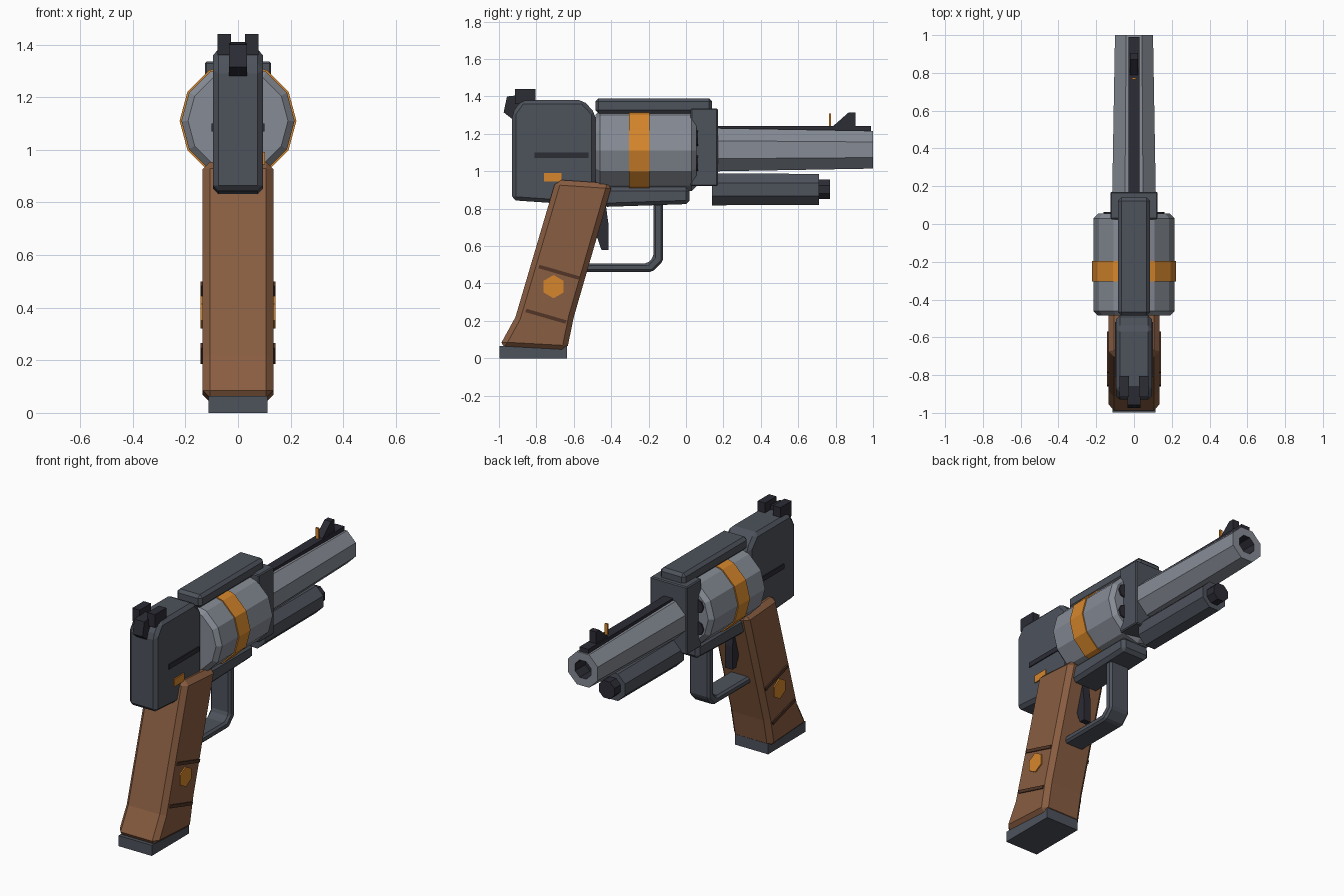
import bpy, bmesh
from math import cos, sin, pi, radians

cube = bpy.data.objects.get("Cube")
if cube:
    bpy.data.objects.remove(cube, do_unlink=True)


def material(name, rgb):
    m = bpy.data.materials.new(name)
    m.use_nodes = True
    m.diffuse_color = (*rgb, 1)
    m.node_tree.nodes["Principled BSDF"].inputs["Base Color"].default_value = (*rgb, 1)
    return m


GUNMETAL = material("gunmetal", (0.075, 0.085, 0.105))
STEEL = material("steel", (0.24, 0.26, 0.30))
BLACK = material("blackened steel", (0.025, 0.025, 0.036))
WOOD = material("walnut", (0.25, 0.11, 0.053))
GROOVE = material("dark walnut", (0.085, 0.036, 0.02))
BRASS = material("brass", (0.67, 0.24, 0.025))


def finish(name, bm, mats, bevel=0):
    bmesh.ops.recalc_face_normals(bm, faces=bm.faces)
    mesh = bpy.data.meshes.new(name)
    bm.to_mesh(mesh)
    bm.free()
    for m in mats:
        mesh.materials.append(m)
    obj = bpy.data.objects.new(name, mesh)
    bpy.context.collection.objects.link(obj)
    if bevel:
        mod = obj.modifiers.new("Chamfer", 'BEVEL')
        mod.width = bevel
        mod.segments = 1
    return obj


def prism(name, outline, x0, x1, mat, bevel=0):
    """Side outline of (y, z) points, extruded from x0 to x1."""
    bm = bmesh.new()
    face = bm.faces.new([bm.verts.new((x0, y, z)) for y, z in outline])
    side = bmesh.ops.extrude_face_region(bm, geom=[face])["geom"]
    bmesh.ops.translate(bm, vec=(x1 - x0, 0, 0),
                        verts=[v for v in side if isinstance(v, bmesh.types.BMVert)])
    return finish(name, bm, [mat], bevel)


def box(name, y0, y1, z0, z1, x0, x1, mat, bevel=0):
    return prism(name, [(y0, z0), (y1, z0), (y1, z1), (y0, z1)], x0, x1, mat, bevel)


def lathe(name, profile, sides, mats, z, x=0, phase=0, bore=0):
    """Rings of (y, radius) around a y axis; faces inside the bore take the second material."""
    bm = bmesh.new()
    rings = [[bm.verts.new((x + r * cos(phase + 2 * pi * i / sides), y,
                            z + r * sin(phase + 2 * pi * i / sides)))
              for i in range(sides)] for y, r in profile]
    for a, b in zip(rings, rings[1:]):
        for i in range(sides):
            j = (i + 1) % sides
            bm.faces.new((a[i], a[j], b[j], b[i]))
    bm.faces.new(rings[0])
    bm.faces.new(rings[-1])
    inner = set(v for (y, r), ring in zip(profile, rings) if r <= bore for v in ring)
    for f in bm.faces:
        f.material_index = int(all(v in inner for v in f.verts))
    return finish(name, bm, mats)


# Frame: rear housing with the bar under the drum
prism("frame", [(-0.93, 0.845), (-0.42, 0.81), (0.02, 0.825), (0.02, 0.915),
                (-0.485, 0.915), (-0.485, 1.31), (-0.55, 1.38), (-0.88, 1.38),
                (-0.93, 1.31)], -0.095, 0.095, GUNMETAL, 0.02)
box("top_strap", -0.485, 0.14, 1.31, 1.39, -0.085, 0.085, GUNMETAL, 0.018)
box("front_block", 0.025, 0.17, 0.92, 1.335, -0.125, 0.125, GUNMETAL, 0.006)

# Drum with its band and chamber mouths
AXIS = 1.11
lathe("drum", [(-0.485, 0.19), (-0.46, 0.215), (0.03, 0.215), (0.055, 0.19)],
      12, [STEEL], AXIS)
lathe("drum_band", [(-0.305, 0.222), (-0.195, 0.222)], 12, [BRASS], AXIS)
for k in range(6):
    a = radians(60 * k + 30)
    lathe(f"chamber_mouth_{k + 1}", [(0.03, 0.045), (0.064, 0.045)], 8, [BLACK],
          AXIS + 0.135 * sin(a), 0.135 * cos(a))

# Barrel with hollow muzzle, rib and rod housing
EIGHTH = pi / 8
lathe("barrel", [(0.1, 0.126), (1.0, 0.109), (1.0, 0.058), (0.9, 0.058)],
      8, [STEEL, BLACK], 1.115, phase=EIGHTH, bore=0.06)
box("barrel_rib", 0.165, 0.99, 1.2, 1.243, -0.03, 0.03, BLACK)
lathe("rod_housing", [(0.14, 0.092), (0.71, 0.09)], 8, [GUNMETAL], 0.903, phase=EIGHTH)
lathe("rod_tip", [(0.7, 0.057), (0.77, 0.057)], 8, [BLACK], 0.903, phase=EIGHTH)

# Sights and hammer
prism("front_sight", [(0.785, 1.24), (0.87, 1.315), (0.905, 1.315), (0.905, 1.24)],
      -0.022, 0.022, BLACK)
box("sight_bead", 0.765, 0.775, 1.24, 1.31, -0.01, 0.01, BRASS)
for side, s in (("left", 1), ("right", -1)):
    box(f"rear_sight_{side}", -0.915, -0.805, 1.36, 1.44, 0.027 * s, 0.077 * s, BLACK)
prism("hammer", [(-0.975, 1.315), (-0.957, 1.40), (-0.86, 1.41), (-0.86, 1.28),
                 (-0.93, 1.28)], -0.034, 0.034, BLACK)

# Trigger and guard
prism("trigger", [(-0.49, 0.83), (-0.43, 0.83), (-0.415, 0.72), (-0.415, 0.58),
                  (-0.452, 0.58), (-0.48, 0.66)], -0.025, 0.025, BLACK)
prism("trigger_guard", [(-0.6, 0.462), (-0.18, 0.462), (-0.122, 0.52), (-0.122, 0.83),
                        (-0.175, 0.83), (-0.175, 0.54), (-0.208, 0.507), (-0.6, 0.507)],
      -0.068, 0.068, GUNMETAL, 0.012)

# Grip and butt plate
prism("grip", [(-1.0, 0.06), (-0.637, 0.04), (-0.6, 0.22), (-0.393, 0.935),
               (-0.695, 0.955), (-0.912, 0.22)], -0.135, 0.135, WOOD, 0.028)
box("butt_plate", -0.998, -0.635, 0, 0.065, -0.113, 0.113, GUNMETAL)

# Thin plates on both sides: frame slot, grip grooves, medallion
for side, s in (("left", 1), ("right", -1)):
    box(f"frame_slot_{side}", -0.81, -0.52, 1.07, 1.1, 0.093 * s, 0.101 * s, BLACK)
    for part, y, z in (("upper", -0.79, 0.5), ("lower", -0.86, 0.265)):
        prism(f"grip_groove_{part}_{side}",
              [(y, z - 0.018), (y + 0.215, z - 0.08), (y + 0.222, z - 0.062), (y + 0.007, z)],
              0.133 * s, 0.142 * s, GROOVE)
    hexagon = [(-0.708 + 0.062 * sin(k * pi / 3), 0.383 + 0.062 * cos(k * pi / 3))
               for k in range(6)]
    prism(f"medallion_{side}", hexagon, 0.133 * s, 0.1425 * s, BRASS)

# Brass catch on the left side only
box("frame_catch", -0.76, -0.665, 0.945, 0.992, 0.093, 0.102, BRASS)
